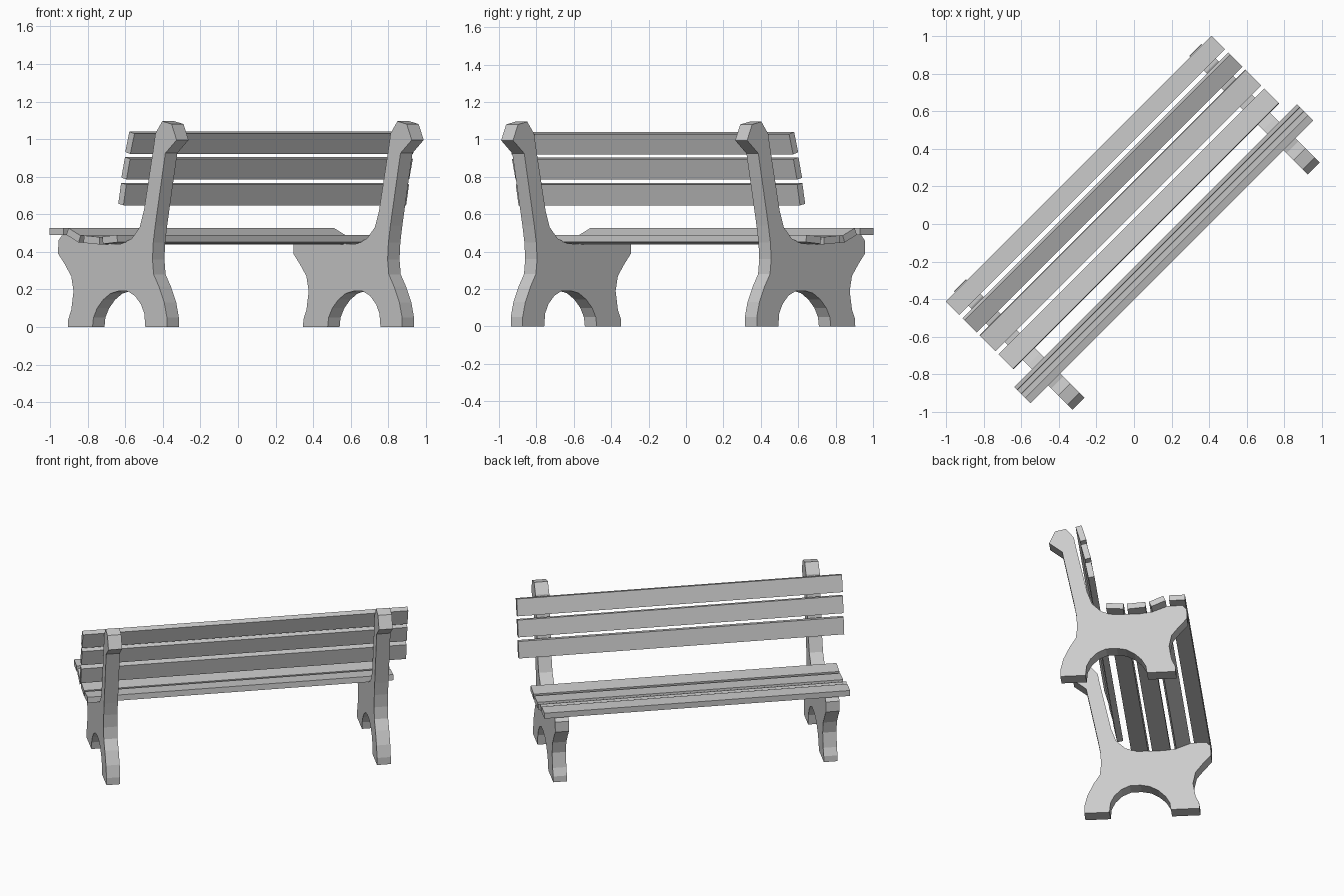
import bpy, bmesh, math
from mathutils import Matrix, Vector

if "Cube" in bpy.data.objects:
    bpy.data.objects.remove(bpy.data.objects["Cube"])

# Local frame: x along the bench, y towards the seat front, turned 45 degrees
TURN = Matrix.Rotation(math.radians(45), 4, 'Z')


def add_object(name, bm):
    bmesh.ops.recalc_face_normals(bm, faces=bm.faces[:])
    bm.transform(TURN)
    mesh = bpy.data.meshes.new(name)
    bm.to_mesh(mesh)
    bm.free()
    obj = bpy.data.objects.new(name, mesh)
    bpy.context.collection.objects.link(obj)
    return obj


def plank(name, length, y, z, depth, height, tilt):
    bm = bmesh.new()
    bmesh.ops.create_cube(bm, size=1)
    bm.transform(Matrix.Translation((0, y, z))
                 @ Matrix.Rotation(math.radians(tilt), 4, 'X')
                 @ Matrix.Diagonal((length, depth, height, 1)))
    return add_object(name, bm)


def side_frame(name, x0, x1, profile):
    bm = bmesh.new()
    face = bm.faces.new([bm.verts.new((x0, y, z)) for y, z in profile])
    ext = bmesh.ops.extrude_face_region(bm, geom=[face])
    verts = [v for v in ext['geom'] if isinstance(v, bmesh.types.BMVert)]
    bmesh.ops.translate(bm, verts=verts, vec=Vector((x1 - x0, 0, 0)))
    return add_object(name, bm)


# Side frame outline (y, z): front foot, arch, back foot, back post, seat rest
profile = [
    (0.35, 0), (0.165, 0), (0.158, 0.05), (0.13, 0.10), (0.085, 0.145),
    (0.03, 0.178), (-0.03, 0.191), (-0.10, 0.19), (-0.155, 0.165),
    (-0.20, 0.12), (-0.225, 0.07), (-0.232, 0),
    (-0.395, 0), (-0.395, 0.05), (-0.375, 0.13), (-0.335, 0.215),
    (-0.295, 0.28), (-0.286, 0.36), (-0.292, 0.45), (-0.307, 0.54),
    (-0.383, 0.925), (-0.468, 0.995), (-0.43, 1.08), (-0.36, 1.095),
    (-0.308, 1.03), (-0.297, 0.97), (-0.222, 0.62), (-0.19, 0.53),
    (-0.13, 0.47), (-0.055, 0.443), (0.12, 0.44), (0.20, 0.45),
    (0.30, 0.488), (0.395, 0.488), (0.422, 0.46), (0.424, 0.39),
    (0.375, 0.335), (0.325, 0.27), (0.308, 0.19), (0.325, 0.09),
    (0.348, 0.04),
]
side_frame("left_side_frame", -0.93, -0.84, profile)
side_frame("right_side_frame", 0.84, 0.93, profile)

# Seat slats, front to back
for i, (y, z, w, tilt) in enumerate([(0.366, 0.508, 0.102, 0), (0.238, 0.488, 0.10, 24),
                                     (0.102, 0.463, 0.118, 4), (-0.036, 0.466, 0.11, -5)]):
    plank(f"seat_slat_{i + 1}", 2.0, y, z, w, 0.039, tilt)

# Backrest slats, bottom to top
for i, (y, z, tilt) in enumerate([(-0.193, 0.707, 11), (-0.219, 0.845, 14), (-0.25, 0.98, 16)]):
    plank(f"back_slat_{i + 1}", 2.128, y, z, 0.04, 0.113, tilt)
